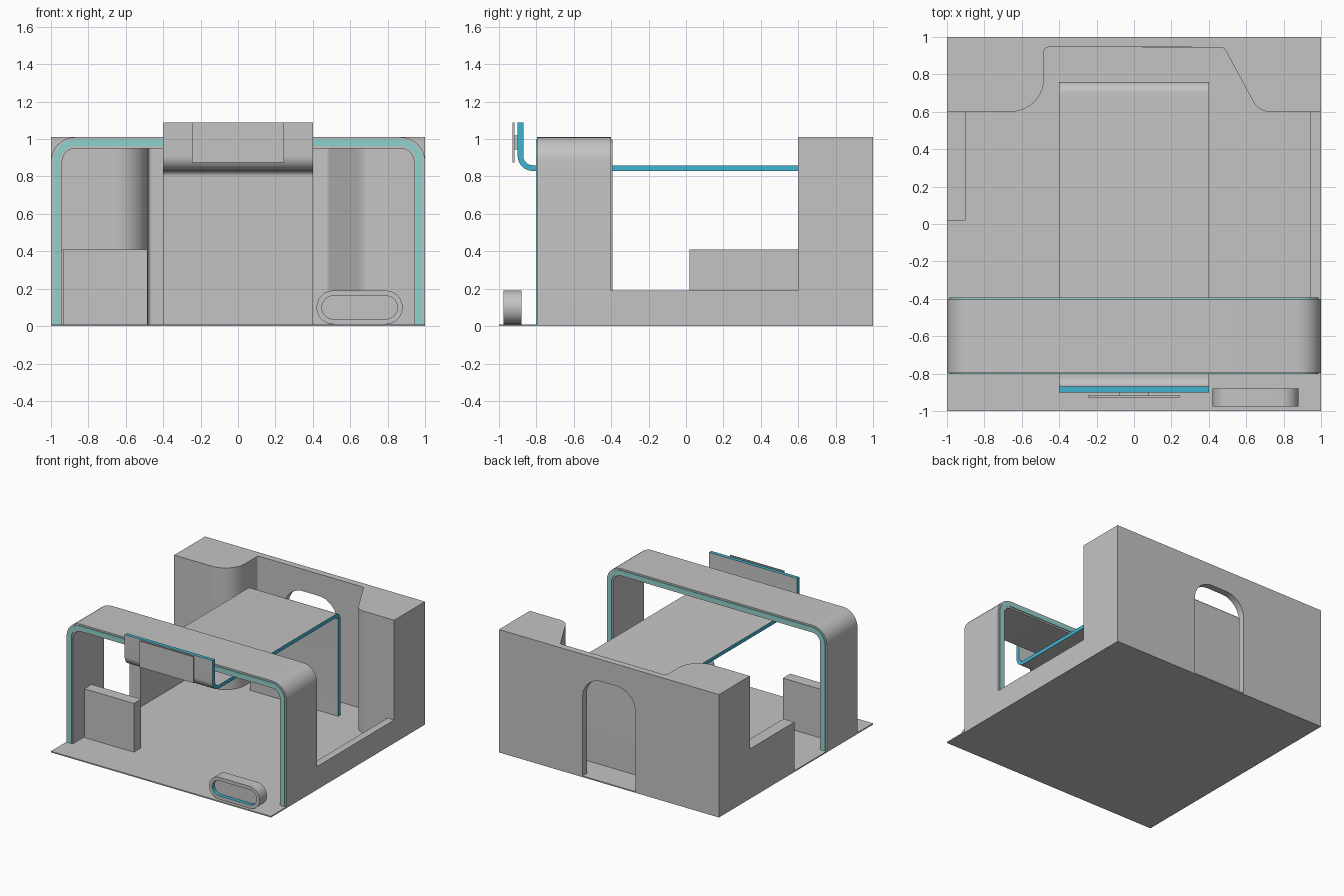
import bpy, bmesh, math
from mathutils import Vector

if "Cube" in bpy.data.objects:
    bpy.data.objects.remove(bpy.data.objects["Cube"])


def material(name, rgb):
    m = bpy.data.materials.new(name)
    m.diffuse_color = (*rgb, 1)
    m.use_nodes = True
    m.node_tree.nodes["Principled BSDF"].inputs["Base Color"].default_value = m.diffuse_color
    return m


GREY = material("light grey", (0.55, 0.55, 0.55))
TEAL = material("teal blue", (0.05, 0.46, 0.65))
CYAN = material("pale cyan", (0.27, 0.65, 0.62))


def rounded(corners, steps=10):
    """Outline from (u, v, radius) corners, each filleted with its radius."""
    pts = []
    for i, (u, v, r) in enumerate(corners):
        p = Vector((u, v))
        if r == 0:
            pts.append(p)
            continue
        a = (Vector(corners[i - 1][:2]) - p).normalized()
        b = (Vector(corners[(i + 1) % len(corners)][:2]) - p).normalized()
        half = a.angle(b) / 2
        centre = p + (a + b).normalized() * (r / math.sin(half))
        start = p + a * (r / math.tan(half)) - centre
        end = p + b * (r / math.tan(half)) - centre
        sweep = math.atan2(start.x * end.y - start.y * end.x, start.dot(end))
        for k in range(steps + 1):
            t = sweep * k / steps
            c, s = math.cos(t), math.sin(t)
            pts.append(centre + Vector((start.x * c - start.y * s, start.x * s + start.y * c)))
    return pts


def prism(name, pts, axis, lo, hi, mats=(GREY,)):
    """Extrude a 2D outline along the x, y or z axis."""
    place = {"x": lambda u, v, w: (w, u, v),
             "y": lambda u, v, w: (u, w, v),
             "z": lambda u, v, w: (u, v, w)}[axis]
    bm = bmesh.new()
    rings = [[bm.verts.new(place(p[0], p[1], w)) for p in pts] for w in (lo, hi)]
    n = len(pts)
    bm.faces.new(rings[0])
    bm.faces.new(rings[1][::-1])
    for i in range(n):
        j = (i + 1) % n
        bm.faces.new((rings[0][j], rings[0][i], rings[1][i], rings[1][j]))
    bmesh.ops.recalc_face_normals(bm, faces=bm.faces[:])
    mesh = bpy.data.meshes.new(name)
    bm.to_mesh(mesh)
    bm.free()
    ob = bpy.data.objects.new(name, mesh)
    bpy.context.collection.objects.link(ob)
    for m in mats:
        mesh.materials.append(m)
    return ob


def box(name, x, y, z):
    return prism(name, [(x[0], y[0]), (x[1], y[0]), (x[1], y[1]), (x[0], y[1])], "z", *z)


def smooth(ob):
    bpy.ops.object.select_all(action="DESELECT")
    ob.select_set(True)
    bpy.context.view_layer.objects.active = ob
    bpy.ops.object.shade_smooth_by_angle(angle=math.radians(30))


def portal(outer, inner, r_out, r_in):
    """Upside-down U outline, inset from the arch envelope."""
    xo, zo, xi, zi = 1 - outer, 1.01 - outer, 1 - inner, 1.01 - inner
    return rounded([(-xo, 0.01, 0), (-xo, zo, r_out), (xo, zo, r_out), (xo, 0.01, 0),
                    (xi, 0.01, 0), (xi, zi, r_in), (-xi, zi, r_in), (-xi, 0.01, 0)])


# floor slab
box("floor", (-1, 1), (-1, 1), (0, 0.01))

# back wall with a recessed middle and an arched doorway
wall = prism("back_wall", rounded([
    (-1, 1, 0), (-1, 0.6, 0), (-0.48, 0.6, 0.18), (-0.48, 0.945, 0.02),
    (0.48, 0.945, 0.03), (0.667, 0.6, 0.1), (1, 0.6, 0), (1, 1, 0)]), "z", 0.01, 1.01)
door = prism("door_cutter", rounded([
    (-0.24, -0.1, 0), (-0.24, 0.83, 0.17), (0.24, 0.83, 0.17), (0.24, -0.1, 0)]), "y", 0.9, 1.1)
cut = wall.modifiers.new("doorway", "BOOLEAN")
cut.object = door
cut.operation = "DIFFERENCE"
cut.solver = "EXACT"
bpy.context.view_layer.objects.active = wall
bpy.ops.object.modifier_apply(modifier=cut.name)
bpy.data.objects.remove(door)
smooth(wall)

# low wall on the right, taller counter on the left, small desk under the arch
box("low_wall", (0.94, 1), (-0.4, 0.6), (0.01, 0.19))
box("side_counter", (-1, -0.9), (0.02, 0.6), (0.01, 0.41))
box("front_desk", (-0.935, -0.485), (-0.66, -0.565), (0.01, 0.41))

# entrance arch with light strips on both faces
smooth(prism("arch", portal(0, 0.06, 0.13, 0.07), "y", -0.797, -0.4))
for name, y in (("front_light_strip", -0.803), ("back_light_strip", -0.4)):
    smooth(prism(name, portal(0.013, 0.047, 0.117, 0.083), "y", y, y + 0.006, (CYAN,)))

# bent canopy sheet with teal cut edges
canopy = prism("canopy", rounded([
    (-0.9, 1.09, 0), (-0.9, 0.83, 0.08), (0.73, 0.83, 0.03), (0.73, 0.01, 0),
    (0.76, 0.01, 0), (0.76, 0.86, 0.06), (-0.87, 0.86, 0.05), (-0.87, 1.09, 0)]),
    "x", -0.4, 0.4, (GREY, TEAL))
for f in canopy.data.polygons:
    if abs(f.normal.x) > 0.9 or f.center.z > 1.08:
        f.material_index = 1
smooth(canopy)

# sign plate on a short standoff
box("sign_plate", (-0.245, 0.245), (-0.928, -0.918), (0.875, 1.09))
box("sign_standoff", (-0.08, 0.08), (-0.918, -0.9), (0.945, 1.02))

# pill-shaped floor unit with a recessed front, teal inside the rim
pill = prism("pill_unit", rounded([
    (0.42, 0.01, 0.0899), (0.88, 0.01, 0.0899), (0.88, 0.19, 0.0899), (0.42, 0.19, 0.0899)]),
    "y", -0.975, -0.88, (GREY, TEAL))
bm = bmesh.new()
bm.from_mesh(pill.data)
front = min(bm.faces, key=lambda f: f.normal.y)
bmesh.ops.inset_region(bm, faces=[front], thickness=0.028, use_even_offset=True)
before = set(bm.faces)
panel = bmesh.ops.extrude_discrete_faces(bm, faces=[front])["faces"][0]
bmesh.ops.translate(bm, verts=panel.verts[:], vec=(0, 0.03, 0))
for f in bm.faces:
    if f not in before and f != panel:
        f.material_index = 1
bm.normal_update()
bm.to_mesh(pill.data)
bm.free()
smooth(pill)
